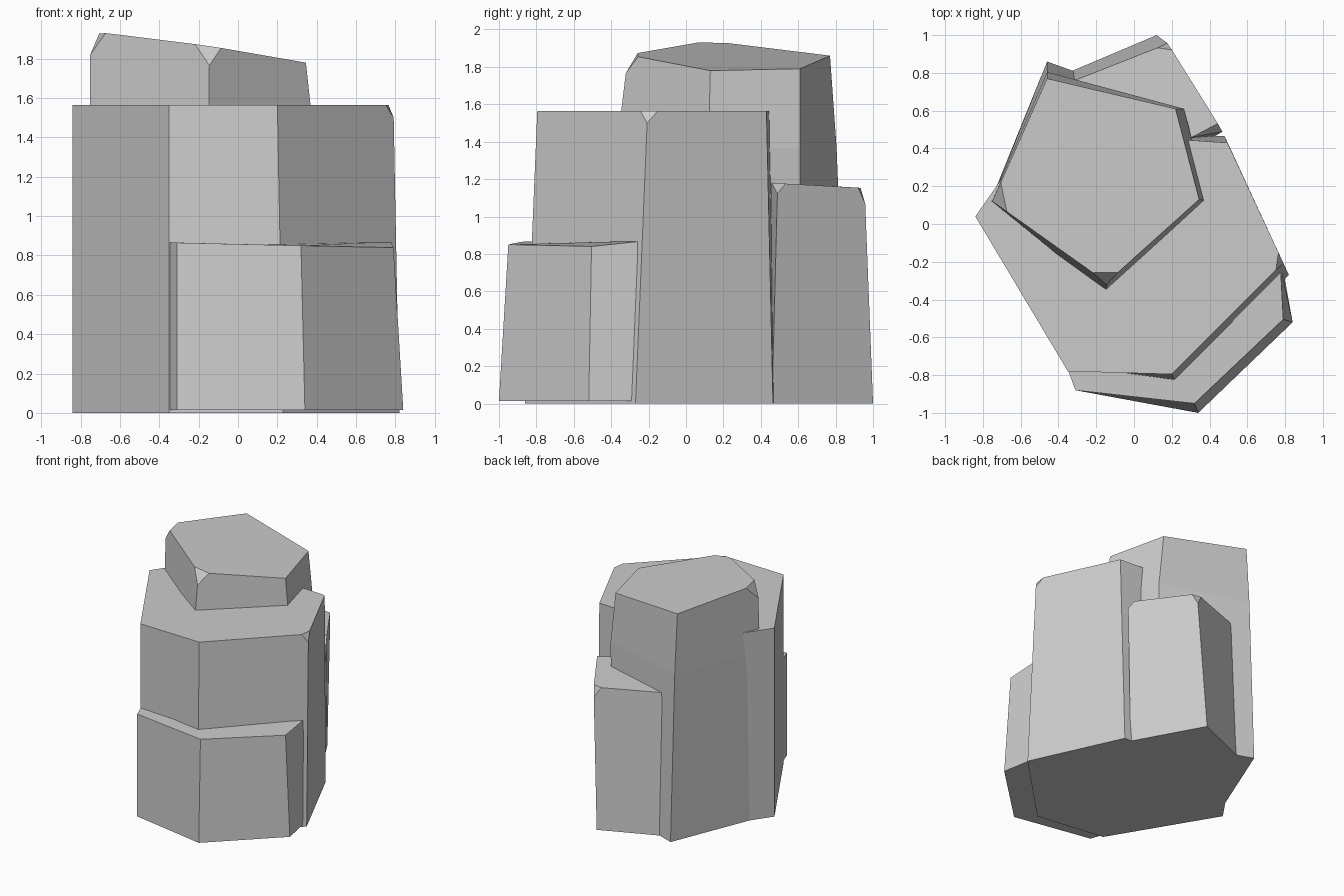
import bpy, bmesh
from mathutils import Vector

if "Cube" in bpy.data.objects:
    bpy.data.objects.remove(bpy.data.objects["Cube"])


def column(name, rings, chips=()):
    """Loft a faceted stone column through rings (bottom to top, counter-clockwise).
    chips: (corner index, distance to previous, distance to next, distance down)."""
    bm = bmesh.new()
    loops = [[bm.verts.new(p) for p in ring] for ring in rings]
    n = len(loops[0])
    bm.faces.new(loops[0][::-1])
    bm.faces.new(loops[-1])
    for low, high in zip(loops, loops[1:]):
        for i in range(n):
            j = (i + 1) % n
            bm.faces.new((low[i], low[j], high[j], high[i]))

    # Broken corners: a plane through three points on the corner's edges
    top, below = rings[-1], rings[-2]
    planes = []
    for i, *dists in chips:
        corner = Vector(top[i])
        ends = (top[i - 1], top[(i + 1) % n], below[i])
        a, b, c = [corner + (Vector(e) - corner).normalized() * d
                   for e, d in zip(ends, dists)]
        normal = (b - a).cross(c - a).normalized()
        if normal.dot(corner - a) < 0:
            normal.negate()
        planes.append((a, normal))
    for co, no in planes:
        geom = bm.verts[:] + bm.edges[:] + bm.faces[:]
        bmesh.ops.bisect_plane(bm, geom=geom, plane_co=co, plane_no=no,
                               clear_outer=True)
        bmesh.ops.holes_fill(bm, edges=[e for e in bm.edges if e.is_boundary])
    bmesh.ops.recalc_face_normals(bm, faces=bm.faces[:])

    mesh = bpy.data.meshes.new(name)
    bm.to_mesh(mesh)
    bm.free()
    obj = bpy.data.objects.new(name, mesh)
    bpy.context.collection.objects.link(obj)
    return obj


def flat(points, z):
    return [(x, y, z) for x, y in points]


# Tallest column, back left, with a slanted top
column("tall_column", [
    flat([(-.76, .12), (-.16, -.40), (.40, .12), (.26, .60), (-.46, .86)], 0),
    flat([(-.755, .12), (-.15, -.37), (.39, .12), (.265, .61), (-.46, .805)], 1.37),
    [(-.75, .12, 1.94), (-.145, -.31, 1.865), (.345, .13, 1.78),
     (.22, .61, 1.79), (-.46, .77, 1.86)],
], chips=[(0, .11, .095, .12), (1, .09, .08, .10)])

# Broad middle column
column("main_column", [
    flat([(-.84, .04), (-.35, -.78), (.23, -.86), (.82, -.27), (.48, .465), (-.52, .50)], 0),
    flat([(-.84, .04), (-.35, -.78), (.20, -.795), (.79, -.205), (.495, .43), (-.52, .50)], 1.565),
], chips=[(3, .055, .06, .065)])

# Low column in front
column("front_column", [
    flat([(-.31, -.88), (.34, -1.0), (.84, -.52), (.785, -.22), (.30, -.10), (-.45, -.50)], .015),
    [(-.31, -.88, .865), (.32, -.95, .85), (.79, -.505, .84),
     (.775, -.22, .87), (.30, -.10, .87), (-.45, -.50, .87)],
])

# Medium column at the back right
column("back_column", [
    flat([(.42, .46), (.12, 1.0), (-.40, .78), (-.10, .40)], 0),
    [(.47, .49, 1.178), (.18, .955, 1.152), (-.38, .735, 1.165), (-.10, .38, 1.18)],
], chips=[(0, .17, .05, .055), (1, .04, .06, .085)])
